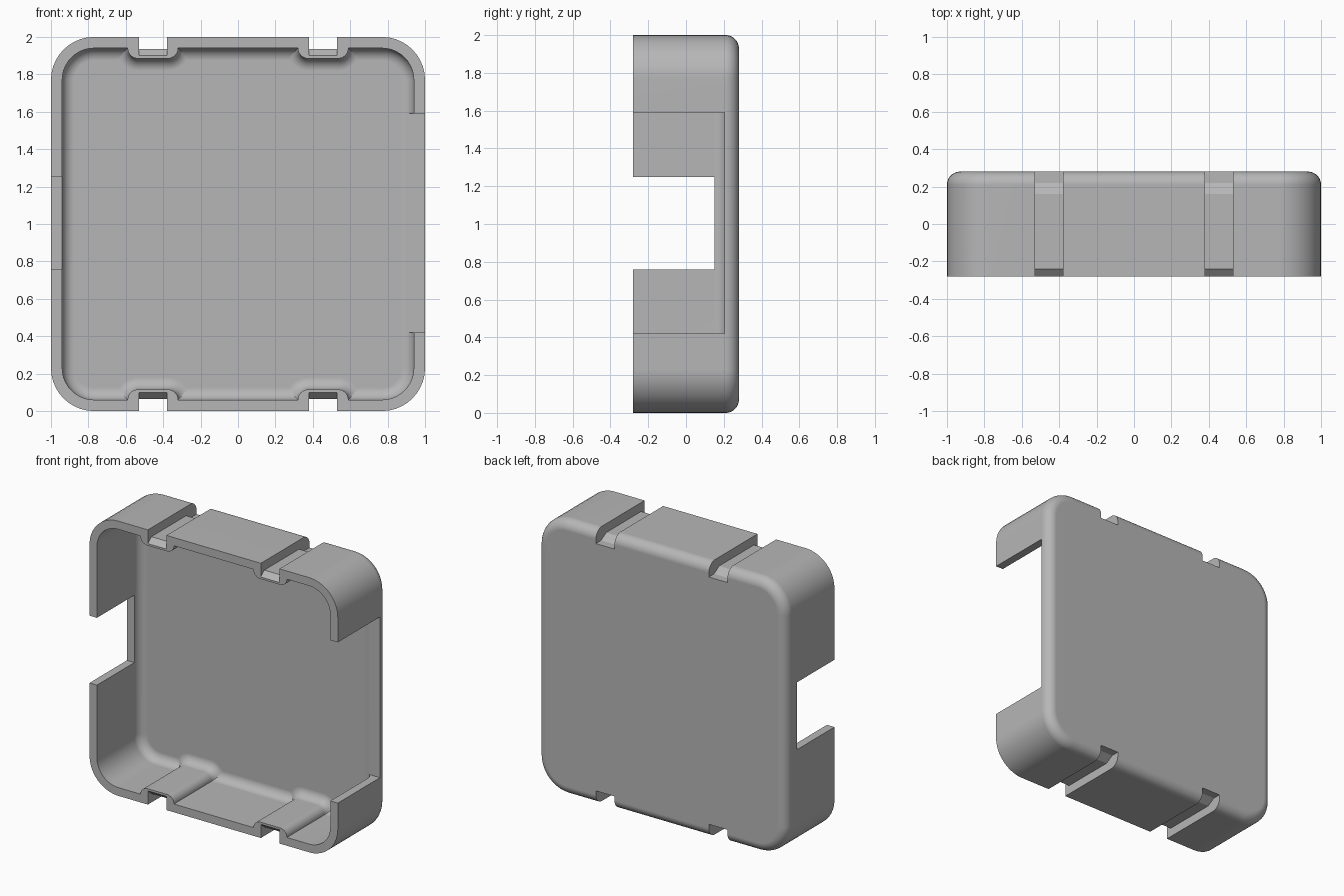
import bpy
import bmesh
from math import sin, cos, pi, radians

cube = bpy.data.objects.get("Cube")
if cube:
    bpy.data.objects.remove(cube, do_unlink=True)

DEPTH = 0.28        # half depth of the tray
HALF = 1.0          # half width and half height
WALL = 0.06
CORNER = 0.23
FLOOR = 0.215       # y of the inside face of the back panel
SLOT_X, SLOT_HALF = 0.455, 0.075
STEPS = 10

grey = bpy.data.materials.new("plain grey")
grey.use_nodes = True
colour = (0.47, 0.47, 0.47, 1)
grey.diffuse_color = colour
grey.node_tree.nodes["Principled BSDF"].inputs["Base Color"].default_value = colour


def make_object(name, bm):
    bmesh.ops.recalc_face_normals(bm, faces=bm.faces)
    mesh = bpy.data.meshes.new(name)
    bm.to_mesh(mesh)
    bm.free()
    mesh.materials.append(grey)
    obj = bpy.data.objects.new(name, mesh)
    bpy.context.collection.objects.link(obj)
    return obj


def quarter(half, radius, ribs):
    """Points and inward directions of one quarter of the outline."""
    angles = [i * pi / 2 / STEPS for i in range(STEPS + 1)]
    c = half - radius
    pts = [(c + radius * cos(a), c + radius * sin(a), -cos(a), -sin(a)) for a in angles]
    if ribs:
        # a rounded rib that stands inward behind each slot
        r, flat = 0.055, 0.08
        rib = [(flat + r * cos(a), half - r * sin(a), cos(a), -sin(a)) for a in angles]
        pts += [(SLOT_X + x, z, nx, nz) for x, z, nx, nz in rib]
        pts += [(SLOT_X - x, z, -nx, nz) for x, z, nx, nz in reversed(rib)]
    return pts


def rounded_tray(name, half, radius, front, back, fillet, ribs=False):
    """Loft an outline from front to back, with a rounded back edge."""
    q = quarter(half, radius, ribs)
    outline = []
    for sx, sz in ((1, 1), (-1, 1), (-1, -1), (1, -1)):
        part = [(x * sx, z * sz, nx * sx, nz * sz) for x, z, nx, nz in q]
        outline += part if sx * sz > 0 else part[::-1]
    levels = [(front, 0)]
    for i in range(STEPS + 1):
        a = i * pi / 2 / STEPS
        levels.append((back - fillet + fillet * sin(a), fillet * (1 - cos(a))))
    bm = bmesh.new()
    rings = []
    for y, d in levels:
        lim = half - d
        ring = []
        for x, z, nx, nz in outline:
            height = max(-lim, min(lim, z + nz * d))
            ring.append(bm.verts.new((x + nx * d, y, height + HALF)))
        rings.append(ring)
    n = len(outline)
    for a, b in zip(rings, rings[1:]):
        for i in range(n):
            j = (i + 1) % n
            bm.faces.new((a[i], a[j], b[j], b[i]))
    bm.faces.new(rings[0])
    bm.faces.new(rings[-1])
    bmesh.ops.remove_doubles(bm, verts=bm.verts, dist=0.00005)
    return make_object(name, bm)


def prism(name, profile, x0, x1):
    """Extrude a (y, z) profile from x0 to x1."""
    bm = bmesh.new()
    face = bm.faces.new([bm.verts.new((x0, y, z)) for y, z in profile])
    out = bmesh.ops.extrude_face_region(bm, geom=[face])
    moved = [v for v in out["geom"] if isinstance(v, bmesh.types.BMVert)]
    bmesh.ops.translate(bm, verts=moved, vec=(x1 - x0, 0, 0))
    return make_object(name, bm)


def block(name, x0, x1, y1, z0, z1):
    return prism(name, [(-0.5, z0), (y1, z0), (y1, z1), (-0.5, z1)], x0, x1)


def cut(target, cutter):
    cutter.hide_render = True
    mod = target.modifiers.new("cut", "BOOLEAN")
    mod.operation = "DIFFERENCE"
    mod.solver = "EXACT"
    mod.object = cutter
    bpy.context.view_layer.objects.active = target
    bpy.ops.object.modifier_apply(modifier=mod.name)
    bpy.data.objects.remove(cutter, do_unlink=True)


# Outer shell and its ribbed cavity
tray = rounded_tray("tray_shell", HALF, CORNER, -DEPTH, DEPTH, 0.07)
cut(tray, rounded_tray("cavity_cutter", HALF - WALL, CORNER - WALL,
                       -0.5, FLOOR, 0.065, ribs=True))

# Strap slots on top and bottom, deeper at both ends
slot = [(-0.4, 1.1), (-0.4, 0.9), (-DEPTH, 0.9), (-0.24, 0.935),
        (0.16, 0.935), (0.22, 0.9), (0.4, 0.9), (0.4, 1.1)]
for sx in (-1, 1):
    for sz in (-1, 1):
        profile = [(y, HALF + sz * z) for y, z in slot]
        middle = sx * SLOT_X
        cut(tray, prism("slot_cutter", profile, middle - SLOT_HALF, middle + SLOT_HALF))

# Tall opening in the left wall, smaller one in the right wall
cut(tray, block("left_opening_cutter", 0.85, 1.2, 0.205, 0.42, 1.59))
cut(tray, block("right_opening_cutter", -1.2, -0.85, 0.15, 0.76, 1.25))

# Smooth the rounded corners, keep the edges sharp
bpy.ops.object.select_all(action="DESELECT")
tray.select_set(True)
bpy.context.view_layer.objects.active = tray
bpy.ops.object.shade_smooth_by_angle(angle=radians(30))
weighted = tray.modifiers.new("weighted normals", "WEIGHTED_NORMAL")
weighted.keep_sharp = True
